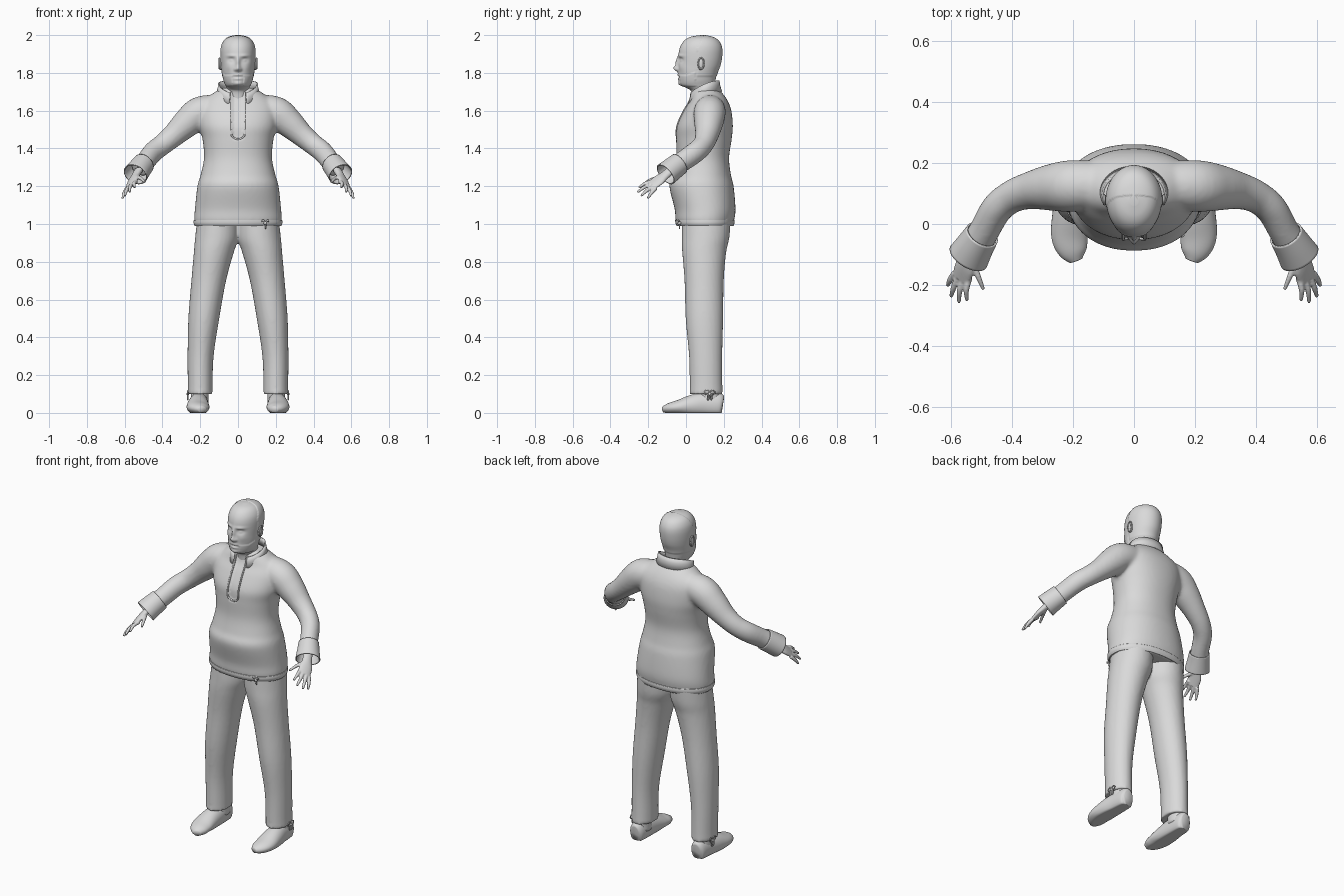
import bpy, bmesh, math
from mathutils import Vector
from mathutils.bvhtree import BVHTree

cube = bpy.data.objects.get("Cube")
if cube:
    bpy.data.objects.remove(cube)

GREY = (0.7, 0.7, 0.7, 1)
clay = bpy.data.materials.new("light grey")
clay.use_nodes = True
clay.diffuse_color = GREY
clay.node_tree.nodes["Principled BSDF"].inputs["Base Color"].default_value = GREY
SIDES = (("left", 1), ("right", -1))


def spline(rows, steps):
    """Smoothly resample rows of numbers."""
    out = []
    last = len(rows) - 1
    for i in range(last):
        a, b, c, d = (rows[max(0, min(last, i + k))] for k in (-1, 0, 1, 2))
        for j in range(steps):
            t = j / steps
            out.append([q + t / 2 * (r - p + t * (2*p - 5*q + 4*r - s + t * (3*q - p - 3*r + s)))
                        for p, q, r, s in zip(a, b, c, d)])
    return out + [list(rows[-1])]


def ring(z, rx, front, back, x=0):
    return (x, (front + back) / 2, z, rx, (back - front) / 2)


def loft(bm, rows, s=1, n=32, steps=5, up=None, cap=True, power=1.0):
    """Skin ellipses (x, y, z, r1, r2); level rings, or square to the path if up is given."""
    rows = spline(rows, steps)
    centres = [Vector(r[:3]) for r in rows]
    loops = []
    for i, r in enumerate(rows):
        u, v = Vector((1, 0, 0)), Vector((0, 1, 0))
        if up:
            t = (centres[min(i + 1, len(rows) - 1)] - centres[max(i - 1, 0)]).normalized()
            u = t.cross(Vector(up)).normalized()
            v = u.cross(t)
        loop = []
        for k in range(n):
            a = math.tau * k / n
            ca, sa = math.cos(a), math.sin(a)
            p = centres[i] + u * r[3] * math.copysign(abs(ca) ** power, ca) \
                + v * r[4] * math.copysign(abs(sa) ** power, sa)
            loop.append(bm.verts.new((p.x * s, p.y, p.z)))
        loops.append(loop)
    for a, b in zip(loops, loops[1:]):
        for k in range(n):
            bm.faces.new((a[k], a[(k + 1) % n], b[(k + 1) % n], b[k]))
    if cap:
        bm.faces.new(loops[0])
        bm.faces.new(loops[-1])


def finish(bm, name, voxel=0, smooth=0, thick=0):
    """Make the object; voxel melts overlapping pieces into one skin."""
    bmesh.ops.recalc_face_normals(bm, faces=bm.faces)
    mesh = bpy.data.meshes.new(name)
    bm.to_mesh(mesh)
    bm.free()
    ob = bpy.data.objects.new(name, mesh)
    bpy.context.collection.objects.link(ob)
    if voxel:
        m = ob.modifiers.new("melt", "REMESH")
        m.mode, m.voxel_size = "VOXEL", voxel
        m = ob.modifiers.new("soften", "SMOOTH")
        m.factor, m.iterations = 0.5, smooth
        deps = bpy.context.evaluated_depsgraph_get()
        ob.data = bpy.data.meshes.new_from_object(ob.evaluated_get(deps))
        ob.modifiers.clear()
    if thick:
        m = ob.modifiers.new("thickness", "SOLIDIFY")
        m.thickness, m.offset = thick, 0
    ob.data.materials.clear()
    ob.data.materials.append(clay)
    ob.data.shade_smooth()
    return ob


# Tunic: torso and sleeves melted together
torso = [ring(*r) for r in (
    (0.99, .222, -.04, .245), (1.02, .232, -.055, .255), (1.08, .228, -.06, .262),
    (1.2, .215, -.088, .252), (1.26, .198, -.07, .238), (1.35, .18, -.052, .228),
    (1.45, .188, -.052, .242), (1.52, .205, -.048, .248), (1.6, .208, -.012, .24),
    (1.65, .185, .018, .222), (1.69, .135, .03, .195), (1.72, .09, .045, .165))]
arm = ((.1, .13, 1.61, .075, .075), (.2, .125, 1.59, .085, .085), (.27, .12, 1.535, .077, .077),
       (.34, .11, 1.47, .062, .062), (.4, .09, 1.42, .054, .056), (.45, .05, 1.38, .052, .056),
       (.49, -.02, 1.33, .05, .054), (.52, -.07, 1.295, .052, .052))
bm = bmesh.new()
loft(bm, torso, n=64, power=.92)
for _, s in SIDES:
    loft(bm, arm, s, up=(0, 0, 1))
tunic = finish(bm, "tunic", voxel=.01, smooth=6)

# Sunken neck opening, edged with piping
W, LOW, TOP = .031, 1.48, 1.7
for v in tunic.data.vertices:
    x, y, z = v.co
    if y < .06 and z < TOP + .01 and abs(x) < W and (z > LOW or math.hypot(x, z - LOW) < W):
        v.co.y += .01
bm = bmesh.new()
bm.from_mesh(tunic.data)
tree = BVHTree.FromBMesh(bm)
bm.free()
edge = [(W, TOP - (TOP - LOW) * i / 12) for i in range(12)]
edge += [(W * math.cos(a), LOW - W * math.sin(a)) for a in (math.pi * i / 12 for i in range(7))]
edge += [(-x, z) for x, z in reversed(edge[:-1])]
path = []
for x, z in edge:
    hit = tree.ray_cast(Vector((x * 1.15, -1, z)), Vector((0, 1, 0)))[0]
    if hit:
        path.append((*hit, .005, .005))
bm = bmesh.new()
loft(bm, path, n=8, steps=2, up=(0, 1, 0))
finish(bm, "neck_opening_piping")

# Stand collar, open at the front
bm = bmesh.new()
previous = None
for i in range(49):
    a = math.radians(24 + 312 * i / 48)
    c, sn = math.cos(a), math.sin(a)
    top = 1.74 - .035 * c - .015 * c * c
    pair = [bm.verts.new((sn * rx, .097 - c * ry, z)) for rx, ry, z in
            ((.115, .09, top - .06), (.104, .08, top - .025), (.102, .076, top))]
    if previous:
        for k in (0, 1):
            bm.faces.new((previous[k], pair[k], pair[k + 1], previous[k + 1]))
    previous = pair
finish(bm, "collar", thick=.008)

# Hem band at the bottom of the tunic
bm = bmesh.new()
loft(bm, [ring(.99, .226, -.046, .248), ring(1.005, .232, -.053, .254),
          ring(1.022, .231, -.054, .254)], n=64, cap=False, power=.92)
finish(bm, "tunic_hem", thick=.006)

# Trousers
leg = [ring(*r) for r in (
    (.1, .067, .018, .196, .2), (.14, .066, .02, .193, .2), (.3, .069, .016, .192, .198),
    (.5, .082, -.002, .197, .181), (.7, .092, -.008, .2, .155), (.85, .106, -.02, .213, .128),
    (.93, .115, -.022, .23, .112), (1.04, .108, -.02, .238, .106))]
bm = bmesh.new()
for _, s in SIDES:
    loft(bm, leg, s)
finish(bm, "trousers", voxel=.01, smooth=4)

# Head: level rings, then soft bumps for the face
skull = [ring(*r) for r in (
    (1.64, .064, .035, .155), (1.7, .06, .028, .152), (1.72, .06, .004, .152),
    (1.735, .066, -.027, .153), (1.76, .075, -.037, .156), (1.8, .083, -.041, .165),
    (1.84, .087, -.041, .18), (1.88, .09, -.04, .188), (1.92, .09, -.036, .19),
    (1.95, .084, -.025, .183), (1.975, .069, -.005, .165), (1.99, .047, .022, .135),
    (1.998, .015, .06, .095))]
bumps = ((0, 1.855, .01, .03, .014), (0, 1.823, .013, .015, .021), (.014, 1.818, .008, .008, .008),
         (.036, 1.868, .018, .013, -.012), (.036, 1.866, .011, .007, .007),
         (.035, 1.89, .025, .008, .006), (0, 1.789, .026, .006, .005), (0, 1.778, .026, .004, -.005),
         (0, 1.768, .02, .006, .005), (0, 1.742, .025, .014, .008), (.05, 1.83, .02, .02, .004))
bm = bmesh.new()
loft(bm, skull, n=128, steps=8)
for v in bm.verts:
    x, y, z = v.co
    hair = z > 1.78 and y > .06 + max(0, z - 1.93) * .5
    beard = 1.73 < z < 1.785 + .4 * max(0, y) and y < .05 and abs(x) > .03
    if hair or beard:
        out = Vector((x, y - .075, max(0, z - 1.88)))
        v.co += out.normalized() * .003
    if y < .03:
        for bx, bz, sx, sz, amount in bumps:
            v.co.y -= amount * math.exp(-((abs(x) - bx) / sx) ** 2 - ((z - bz) / sz) ** 2)
finish(bm, "head")


def ball(bm, at, size, s=1):
    made = bmesh.ops.create_uvsphere(bm, u_segments=16, v_segments=10, radius=1)
    for v in made["verts"]:
        v.co = Vector((s * (at[0] + v.co.x * size[0]), at[1] + v.co.y * size[1], at[2] + v.co.z * size[2]))


def loop_cord(bm, at, ry, rz, r, s=1):
    """A closed upright loop of cord, used for ear rims and bows."""
    pts = [(at[0], at[1] + ry * math.cos(a), at[2] + rz * math.sin(a), r, r)
           for a in (math.tau * i / 12 for i in range(13))]
    loft(bm, pts, s, n=8, steps=2, up=(1, 0, 0))


finger_tips = (((.54, -.175, 1.225), (.55, -.215, 1.215), (.548, -.25, 1.192)),
               ((.56, -.178, 1.212), (.572, -.22, 1.195), (.574, -.257, 1.168)),
               ((.577, -.172, 1.199), (.592, -.21, 1.175), (.6, -.238, 1.148)),
               ((.588, -.16, 1.19), (.604, -.185, 1.162), (.611, -.203, 1.135)),
               ((.535, -.12, 1.25), (.512, -.17, 1.24), (.494, -.215, 1.222)))
palm = ((.525, -.08, 1.285, .026, .02), (.543, -.115, 1.255, .028, .018),
        (.556, -.145, 1.232, .038, .016), (.568, -.18, 1.205, .036, .012))
cuff = ((.498, -.035, 1.32, .054, .057), (.52, -.07, 1.293, .059, .059), (.543, -.108, 1.263, .066, .061))
shoe = ((.205, .195, .04, .028, .045), (.205, .175, .042, .043, .065), (.207, .1, .043, .05, .066),
        (.211, .03, .038, .057, .057), (.211, -.04, .03, .06, .038), (.2, -.09, .023, .047, .028),
        (.19, -.12, .018, .022, .016))
for side, s in SIDES:
    # Ear
    bm = bmesh.new()
    ball(bm, (.091, .078, 1.847), (.01, .017, .032), s)
    loop_cord(bm, (.098, .08, 1.85), .015, .029, .004, s)
    finish(bm, side + "_ear")

    # Flared cuff
    bm = bmesh.new()
    loft(bm, cuff, s, up=(0, 0, 1), cap=False)
    finish(bm, side + "_cuff", thick=.006)

    # Hand with spread fingers
    bm = bmesh.new()
    loft(bm, palm, s, up=(.66, -.24, .75))
    for finger in finger_tips:
        radii = (.011, .0095, .006)
        loft(bm, [(*p, r, r) for p, r in zip(finger, radii)], s, n=12, up=(.66, -.24, .75))
    finish(bm, side + "_hand", voxel=.004, smooth=2)

    # Shoe with a flat sole
    bm = bmesh.new()
    loft(bm, shoe, s, up=(0, 0, 1))
    loft(bm, [(.203, .125, .05, .048, .06), (.202, .122, .15, .045, .058)], s)
    for v in bm.verts:
        v.co.z = max(v.co.z, 0)
    finish(bm, side + "_shoe")

    # Tie at the ankle
    bm = bmesh.new()
    ball(bm, (.266, .125, .1), (.007, .008, .008), s)
    for d in (-1, 1):
        loop_cord(bm, (.266, .125 + d * .015, .108), .013, .011, .003, s)
        loop_cord(bm, (.266, .125 + d * .008, .085), .004, .016, .003, s)
    finish(bm, side + "_ankle_tie")

# Waist tie hanging below the hem
bm = bmesh.new()
ball(bm, (.145, -.035, 1.005), (.01, .01, .009))
for d in (-1, 1):
    loft(bm, [(.145, -.036, 1.005, .004, .004), (.145 + d * .012, -.04, 1.02, .005, .004),
              (.145 + d * .018, -.036, 1.012, .003, .003)], n=8, up=(0, 1, 0))
loft(bm, [(.145, -.036, 1.005, .004, .004), (.148, -.034, .975, .004, .003)], n=8, up=(0, 1, 0))
finish(bm, "waist_tie")
